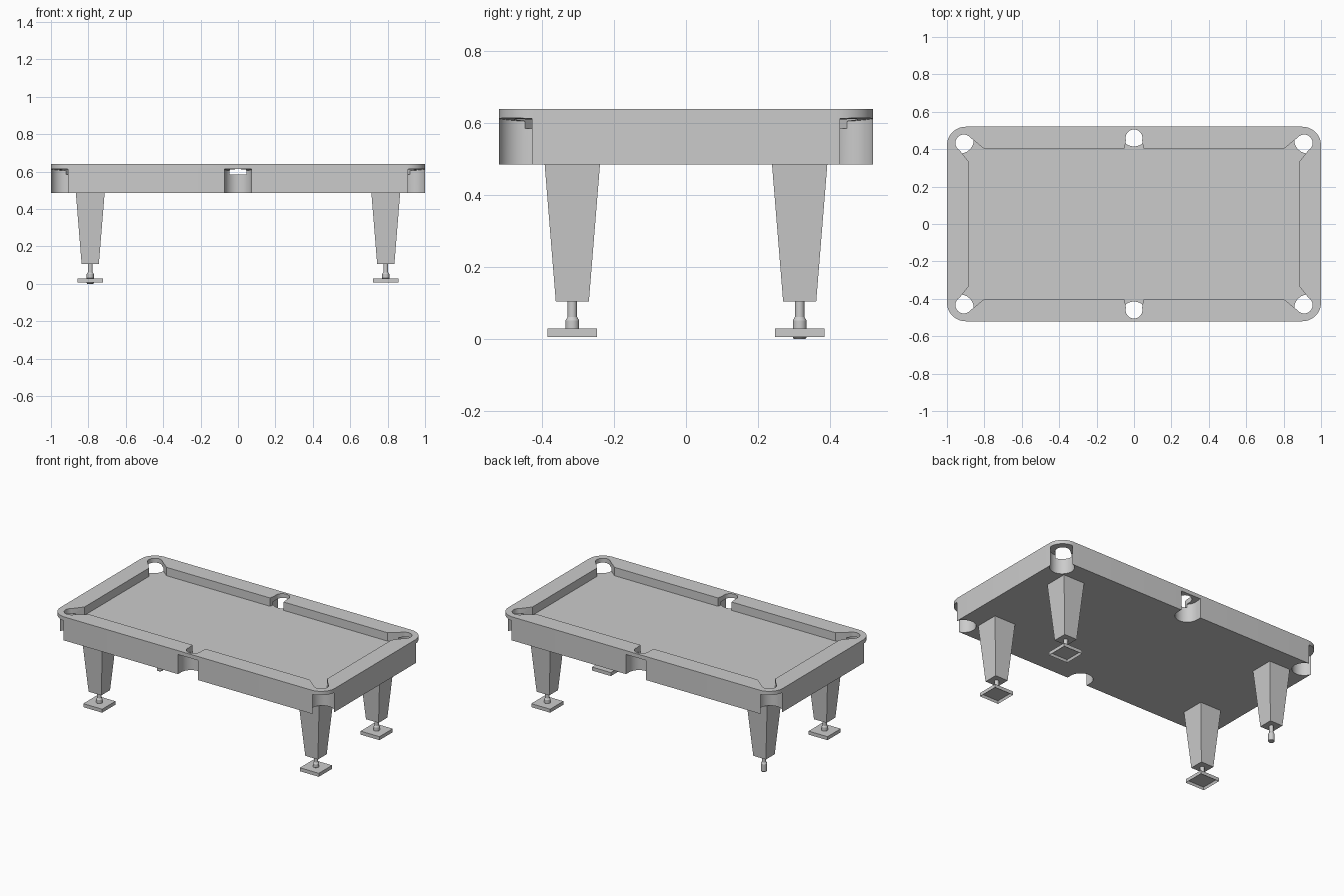
import bpy, bmesh, math
from mathutils import Vector

if "Cube" in bpy.data.objects:
    bpy.data.objects.remove(bpy.data.objects["Cube"])


def to_object(name, bm, smooth=False):
    bmesh.ops.recalc_face_normals(bm, faces=bm.faces[:])
    mesh = bpy.data.meshes.new(name)
    bm.to_mesh(mesh)
    bm.free()
    ob = bpy.data.objects.new(name, mesh)
    bpy.context.collection.objects.link(ob)
    if smooth:
        select(ob)
        bpy.ops.object.shade_smooth_by_angle(angle=math.radians(30))
    return ob


def select(ob):
    bpy.ops.object.select_all(action='DESELECT')
    ob.select_set(True)
    bpy.context.view_layer.objects.active = ob


def prism(name, pts, z0, top):
    """Extrude an outline from z0 up to top(x, y)."""
    bm = bmesh.new()
    lo = [bm.verts.new((x, y, z0)) for x, y in pts]
    hi = [bm.verts.new((x, y, top(x, y))) for x, y in pts]
    bm.faces.new(lo)
    bm.faces.new(hi)
    n = len(pts)
    for i in range(n):
        j = (i + 1) % n
        bm.faces.new((lo[i], lo[j], hi[j], hi[i]))
    return to_object(name, bm)


def arc(cx, cy, r, a0, a1, n):
    return [(cx + r * math.cos(math.radians(a0 + (a1 - a0) * i / n)),
             cy + r * math.sin(math.radians(a0 + (a1 - a0) * i / n))) for i in range(n + 1)]


def mirror4(q):
    """Complete a closed outline from its +x +y quarter."""
    return (q + [(-x, y) for x, y in reversed(q)] +
            [(-x, -y) for x, y in q] + [(x, -y) for x, y in reversed(q)])


def cut(target, cutter):
    cutter.hide_render = True
    mod = target.modifiers.new("cut", 'BOOLEAN')
    mod.operation = 'DIFFERENCE'
    mod.solver = 'EXACT'
    mod.object = cutter
    select(target)
    bpy.ops.object.modifier_apply(modifier=mod.name)
    bpy.data.objects.remove(cutter)


# Table body and rails as one rounded slab
body = prism("table_body", mirror4(arc(0.9, 0.42, 0.1, 0, 90, 12)), 0.485, lambda x, y: 0.64)

# Recessed playing bed, with angled jaws at the pockets
play = [(0.885, 0.335), (0.94, 0.404), (0.879, 0.465), (0.805, 0.405), (0.05, 0.405), (0.043, 0.45)]
cut(body, prism("bed_cutter", mirror4(play), 0.585, lambda x, y: 0.7))

# Recesses in the body under each pocket, roofed by a slanted cap underside
for sy in (-1, 1):
    side = [(x, sy * y) for x, y in arc(0, 0.488, 0.073, 180, 360, 24) + [(0.073, 0.6), (-0.073, 0.6)]]
    cut(body, prism("side_recess_cutter", side, 0.4,
                    lambda x, y: 0.604 + 0.1 * (abs(y) - 0.415)))
    for sx in (-1, 1):
        corner = [(sx * x, sy * y) for x, y in arc(0.93, 0.45, 0.0732, 0, 360, 36)[:-1]]
        cut(body, prism("corner_recess_cutter", corner, 0.4,
                        lambda x, y: 0.604 + 0.06 * (abs(x) - 0.88 + abs(y) - 0.40)))

# Pocket holes
for x, y in [(sx * px, sy * py) for sy in (-1, 1)
             for px, py, signs in ((0.91, 0.433, (-1, 1)), (0, 0.46, (1,))) for sx in signs]:
    cut(body, prism("pocket_cutter", arc(x, y, 0.045, 0, 360, 32)[:-1], 0.4, lambda x, y: 0.7))
select(body)
bpy.ops.object.shade_smooth_by_angle(angle=math.radians(30))


# Legs, levelling stems and foot plates
def leg(name, cx, cy):
    bm = bmesh.new()
    rings = [[bm.verts.new((cx + sx * h, cy + sy * h, z))
              for sx, sy in ((-1, -1), (1, -1), (1, 1), (-1, 1))]
             for h, z in ((0.046, 0.105), (0.077, 0.487))]
    for r in rings:
        bm.faces.new(r)
    for i in range(4):
        j = (i + 1) % 4
        bm.faces.new((rings[0][i], rings[0][j], rings[1][j], rings[1][i]))
    return to_object(name, bm)


def stem(name, cx, cy, bottom):
    profile = [(0, bottom), (0.016, bottom), (0.019, bottom + 0.004), (0.019, 0.052),
               (0.013, 0.062), (0.013, 0.11), (0, 0.11)]
    bm = bmesh.new()
    vs = [bm.verts.new((r, 0, z)) for r, z in profile]
    es = [bm.edges.new(p) for p in zip(vs, vs[1:])]
    bmesh.ops.spin(bm, geom=vs + es, cent=(0, 0, 0), axis=(0, 0, 1),
                   angle=2 * math.pi, steps=20)
    bmesh.ops.remove_doubles(bm, verts=bm.verts[:], dist=1e-5)
    bmesh.ops.translate(bm, verts=bm.verts[:], vec=Vector((cx, cy, 0)))
    return to_object(name, bm, True)


def foot(name, cx, cy):
    # square plate, hollow underneath
    bm = bmesh.new()
    bmesh.ops.create_cube(bm, size=1)
    for v in bm.verts:
        v.co = (cx + v.co.x * 0.138, cy + v.co.y * 0.138, 0.0175 + v.co.z * 0.023)
    bm.normal_update()
    under = [f for f in bm.faces if f.normal.z < -0.5]
    bmesh.ops.inset_region(bm, faces=under, thickness=0.008)
    bmesh.ops.translate(bm, verts=under[0].verts[:], vec=Vector((0, 0, 0.016)))
    return to_object(name, bm)


for fb, cy in (("front", -0.316), ("back", 0.316)):
    for lr, cx in (("left", -0.79), ("right", 0.79)):
        bare = fb == "back" and lr == "left"  # this stem stands without a plate
        leg(f"{fb}_{lr}_leg", cx, cy)
        stem(f"{fb}_{lr}_stem", cx, cy, 0.0 if bare else 0.026)
        if not bare:
            foot(f"{fb}_{lr}_foot", cx, cy)
